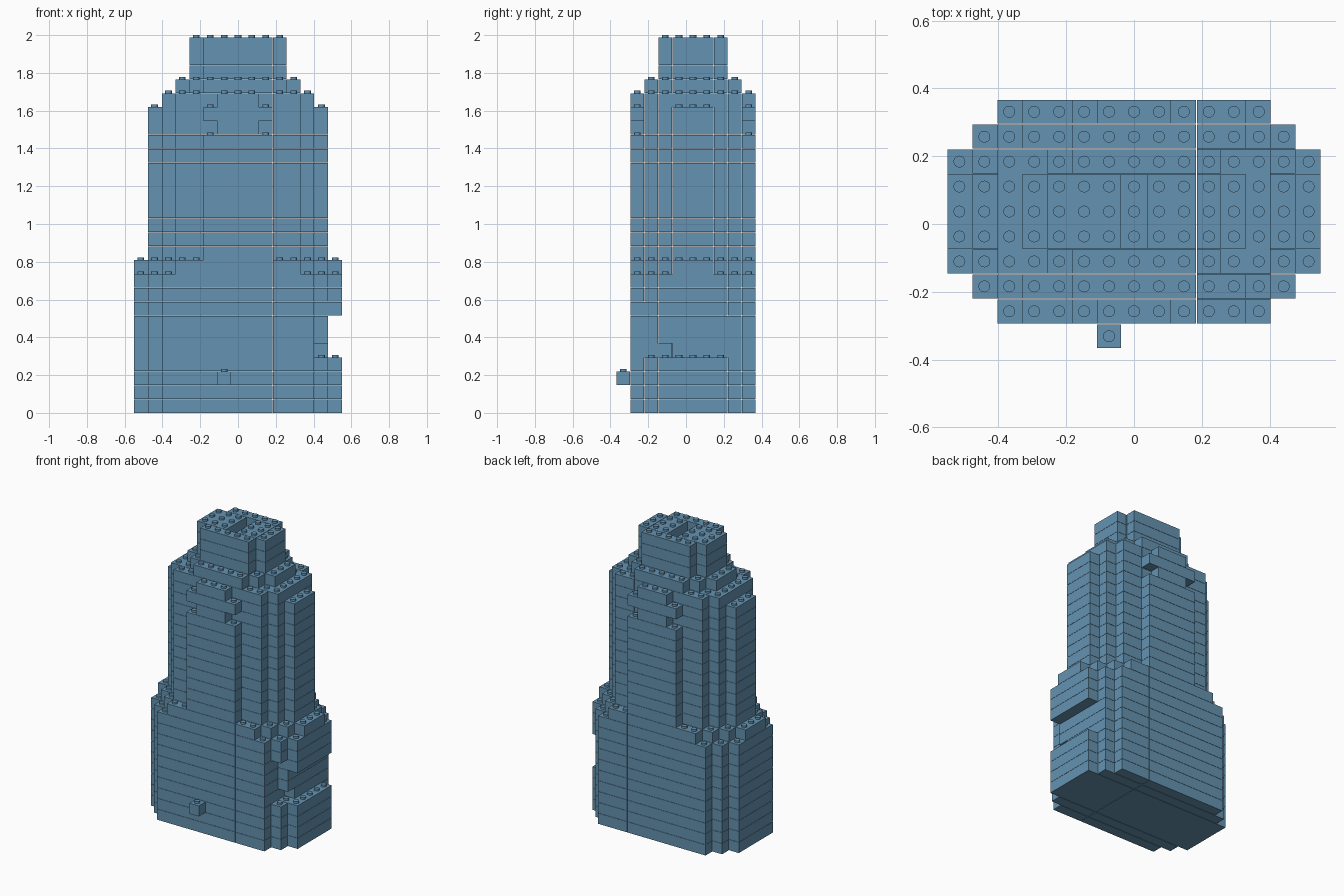
import bpy, bmesh
from mathutils import Matrix

cube = bpy.data.objects.get("Cube")
if cube:
    bpy.data.objects.remove(cube, do_unlink=True)

STUD_H = 0.012            # stud height
U = (2 - STUD_H) / 27     # brick pitch, sideways and upward
GAP = 0.0015              # seam around each brick

blue = bpy.data.materials.new("dusty blue")
blue.use_nodes = True
COLOUR = (0.13, 0.29, 0.44, 1)
blue.diffuse_color = COLOUR
blue.node_tree.nodes["Principled BSDF"].inputs["Base Color"].default_value = COLOUR


def layer_cells(k):
    """Cells (column, row) filled in layer k; column 0 is the middle."""
    # half widths from the front row to the middle row, mirrored to the back
    if k < 10:
        half = [5, 6, 7, 7, 7]
    elif k == 10:
        half = [4, 5, 6, 7, 7]
    elif k == 20:
        half = [1, 4, 5, 6, 6]
    elif k < 22:
        half = [2, 4, 5, 6, 6]
    elif k == 22:
        half = [1, 4, 5, 5, 5]
    elif k == 23:
        half = [-1, 2, 3, 4, 4]
    else:
        half = [-1, -1, 2, 3, 3]
    cells = set()
    for row, h in enumerate(half + half[-2::-1], start=1):
        cells |= {(c, row) for c in range(-h, h + 1)}
    # recess in the side of the base
    if 4 <= k <= 6:
        cells -= {(7, r) for r in range(3, 8)}
    if 4 <= k <= 7:
        cells -= {(6, 2)}
    if k == 4:
        cells -= {(6, 3)}
    # single brick on the front
    if k == 2:
        cells.add((-1, 0))
    # slot in the crown
    if k >= 24:
        cells -= {(0, r) for r in (4, 5, 6)}
    return cells


def spans(cells, row):
    """Runs of filled columns in a row, split at the long seam."""
    runs = []
    for c in sorted(c for c, r in cells if r == row):
        if runs and runs[-1][1] == c - 1 and c != 3:
            runs[-1][1] = c
        else:
            runs.append([c, c])
    return [tuple(r) for r in runs]


def bricks(cells):
    """Merge equal runs of neighbouring rows into rectangular bricks."""
    done, growing = [], {}
    for row in range(11):
        now = spans(cells, row)
        for run in list(growing):
            if run not in now:
                done.append((run, growing.pop(run), row - 1))
        for run in now:
            growing.setdefault(run, row)
    return done


def add_box(bm, lo, hi):
    mid = [(a + b) / 2 for a, b in zip(lo, hi)]
    size = [b - a for a, b in zip(lo, hi)]
    bmesh.ops.create_cube(bm, size=1, matrix=Matrix.Translation(mid) @ Matrix.Diagonal((*size, 1)))


def add_stud(bm, c, r, z):
    place = Matrix.Translation((c * U, (r - 4.5) * U, z + STUD_H / 2))
    bmesh.ops.create_cone(bm, cap_ends=True, segments=16, radius1=0.0175, radius2=0.0175,
                          depth=STUD_H + GAP, matrix=place)


def build(name, layers):
    bm = bmesh.new()
    for k in layers:
        cells = layer_cells(k)
        top = (k + 1) * U - GAP
        for (c0, c1), r0, r1 in bricks(cells):
            add_box(bm, ((c0 - 0.5) * U + GAP, (r0 - 5) * U + GAP, k * U),
                    ((c1 + 0.5) * U - GAP, (r1 - 4) * U - GAP, top))
        # studs only where nothing sits on top
        covered = layer_cells(k + 1) if k < 26 else set()
        for c, r in cells - covered:
            add_stud(bm, c, r, (k + 1) * U - GAP / 2)
    mesh = bpy.data.meshes.new(name)
    bm.to_mesh(mesh)
    bm.free()
    mesh.materials.append(blue)
    bpy.context.collection.objects.link(bpy.data.objects.new(name, mesh))


build("tower_base", range(0, 11))
build("tower_shaft", range(11, 22))
build("tower_shoulders", range(22, 24))
build("tower_crown", range(24, 27))
